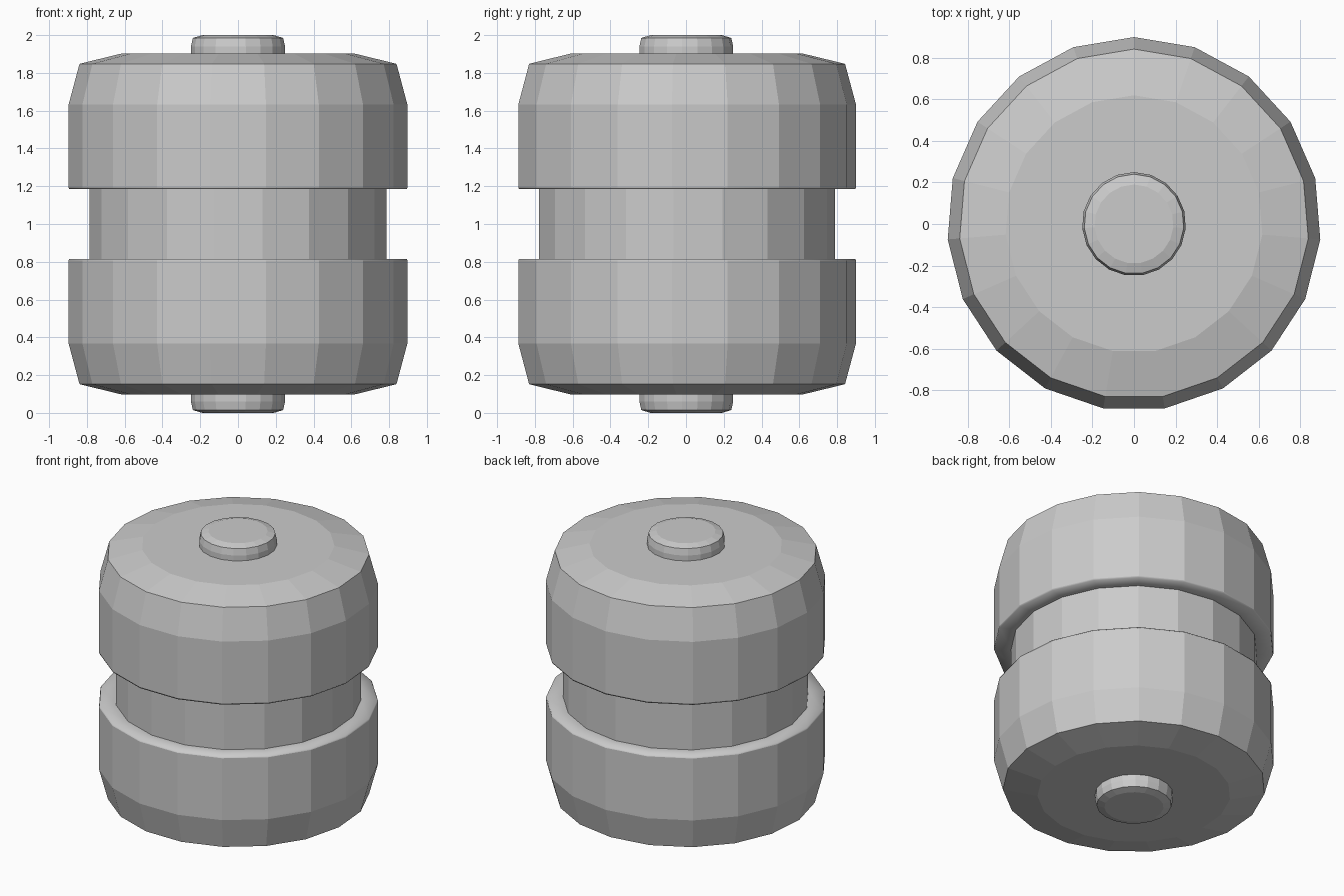
import bpy, bmesh, math

if "Cube" in bpy.data.objects:
    bpy.data.objects.remove(bpy.data.objects["Cube"])

SIDES = 19


def lathe(name, profile, mid, smooth_bands=()):
    """Spin (radius, height above mid) points around z; cap both ends."""
    bm = bmesh.new()
    rings = []
    for r, h in profile:
        ring = []
        for i in range(SIDES):
            a = math.pi / 2 + 2 * math.pi * i / SIDES
            ring.append(bm.verts.new((r * math.cos(a), r * math.sin(a), mid + h)))
        rings.append(ring)
    for k, (lo, hi) in enumerate(zip(rings, rings[1:])):
        for i in range(SIDES):
            j = (i + 1) % SIDES
            f = bm.faces.new((lo[i], lo[j], hi[j], hi[i]))
            f.smooth = k in smooth_bands
    bm.faces.new(rings[0])
    bm.faces.new(rings[-1])
    bmesh.ops.recalc_face_normals(bm, faces=bm.faces)
    mesh = bpy.data.meshes.new(name)
    bm.to_mesh(mesh)
    bm.free()
    obj = bpy.data.objects.new(name, mesh)
    bpy.context.collection.objects.link(obj)
    return obj


def mirrored(half):
    """Complete a profile symmetric about its middle."""
    return [(r, -h) for r, h in reversed(half)] + half


# One continuous spool: grooved waist, soft lips, tapered shoulders
spool = mirrored([(0.79, 0.184), (0.896, 0.184), (0.90, 0.194),
                  (0.90, 0.632), (0.842, 0.848), (0.62, 0.902)])
lips = (3, 4, 6, 7)
lathe("spool_body", spool, 1.0, lips)

# Axle running through, with rounded ends showing top and bottom
axle = mirrored([(0.25, 0.94), (0.24, 0.985), (0.19, 1.0)])
lathe("axle", axle, 1.0)
